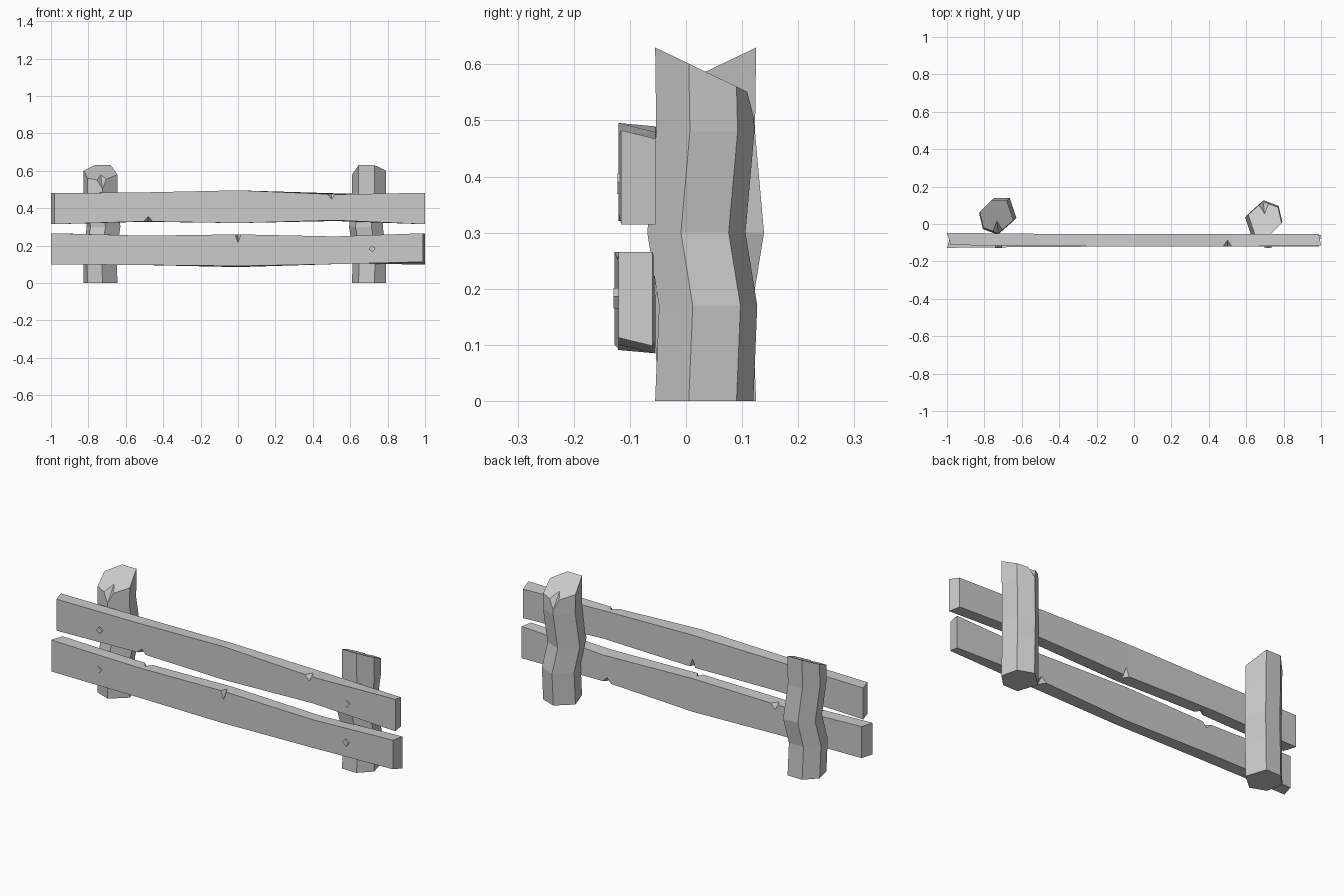
import bpy, bmesh
from math import pi, radians
from mathutils import Vector

if "Cube" in bpy.data.objects:
    bpy.data.objects.remove(bpy.data.objects["Cube"])


def loft(name, rings):
    """Closed solid through a list of equal-length vertex rings."""
    bm = bmesh.new()
    loops = [[bm.verts.new(p) for p in ring] for ring in rings]
    n = len(loops[0])
    for a, b in zip(loops, loops[1:]):
        for i in range(n):
            j = (i + 1) % n
            bm.faces.new((a[i], a[j], b[j], b[i]))
    bm.faces.new(loops[0][::-1])
    bm.faces.new(loops[-1])
    bmesh.ops.recalc_face_normals(bm, faces=bm.faces)
    me = bpy.data.meshes.new(name)
    bm.to_mesh(me)
    bm.free()
    ob = bpy.data.objects.new(name, me)
    bpy.context.collection.objects.link(ob)
    return ob


def chip(ob, a, b, t1, t2):
    """Cut a V-shaped chip: a, b along the edge, t1-t2 is the valley."""
    pts = [Vector(p) for p in (a, b, t1, t2)]
    mid = (pts[2] + pts[3]) / 2
    bm = bmesh.new()
    vs = [bm.verts.new(mid + (p - mid) * 2.5) for p in pts]
    for f in ((0, 1, 2), (0, 1, 3), (0, 2, 3), (1, 2, 3)):
        bm.faces.new([vs[i] for i in f])
    bmesh.ops.recalc_face_normals(bm, faces=bm.faces)
    me = bpy.data.meshes.new("chip_cutter")
    bm.to_mesh(me)
    bm.free()
    cutter = bpy.data.objects.new("chip_cutter", me)
    cutter.hide_render = True
    bpy.context.collection.objects.link(cutter)
    mod = ob.modifiers.new("chip", 'BOOLEAN')
    mod.operation = 'DIFFERENCE'
    mod.solver = 'EXACT'
    mod.object = cutter
    bpy.context.view_layer.objects.active = ob
    bpy.ops.object.modifier_apply(modifier=mod.name)
    bpy.data.objects.remove(cutter)


def turned_copy(ob, name, loc, rot):
    c = ob.copy()
    c.name = name
    c.location, c.rotation_euler = loc, rot
    bpy.context.collection.objects.link(c)
    return c


# Posts: crooked six-sided logs with a slanted, split top
section = [(-.055, -.09), (.03, -.09), (.09, -.03), (.07, .055), (-.01, .085), (-.09, .015)]
bends = [(0, 0, 0), (.17, .003, .007), (.30, -.016, -.014), (.48, .0, .002)]
rings = [[(x + dx, y + dy, z) for x, y in section] for z, dx, dy in bends]
rings.append([(x, y, .63 - .48 * (y + .09)) for x, y in section])
right_post = loft("right_post", rings)
chip(right_post, (-.036, .074, .552), (.020, .074, .552), (-.01, .085, .505), (-.002, .02, .577))
right_post.location = (.70, .035, 0)
turned_copy(right_post, "left_post", (-.735, .035, 0), (0, 0, pi))

# Planks: front x, back x, front top, back top, front bottom, back bottom, front y, back y
stations = [
    (-.98, -1, .083, .083, -.083, -.083, -.025, .040),
    (-.5, -.5, .087, .087, -.068, -.070, -.030, .035),
    (0, 0, .098, .092, -.077, -.077, -.033, .033),
    (.52, .52, .076, .082, -.062, -.066, -.033, .033),
    (1, .988, .085, .070, -.083, -.083, -.028, .033),
]
upper_plank = loft("upper_plank", [
    [(xf, yf, bf), (xf, yf, tf), (xb, yb, tb), (xb, yb, bb)]
    for xf, xb, tf, tb, bf, bb, yf, yb in stations])
for x, y, z, s, up in ((-.48, -.030, -.068, 1, 1), (.5, -.033, .077, 1, -1), (0, .033, -.077, -1, 1)):
    h = .026 if y < 0 else .045
    w = .024 if y < 0 else .016
    chip(upper_plank, (x - w, y, z), (x + w, y, z), (x, y, z + up * h), (x, y + s * .03, z))
upper_plank.location = (0, -.0875, .3975)
turned_copy(upper_plank, "lower_plank", (0, -.0875, .183), (pi, 0, 0))

# Nails: small square heads set on their corners
for row, z, front in (("upper", .387, -.122), ("lower", .183, -.129)):
    for side, x in (("left", -.725), ("right", .717)):
        bpy.ops.mesh.primitive_cube_add(size=1, location=(x, front + .01, z), rotation=(0, radians(35), 0))
        nail = bpy.context.object
        nail.name = f"{row}_{side}_nail"
        nail.scale = (.026, .02, .026)
